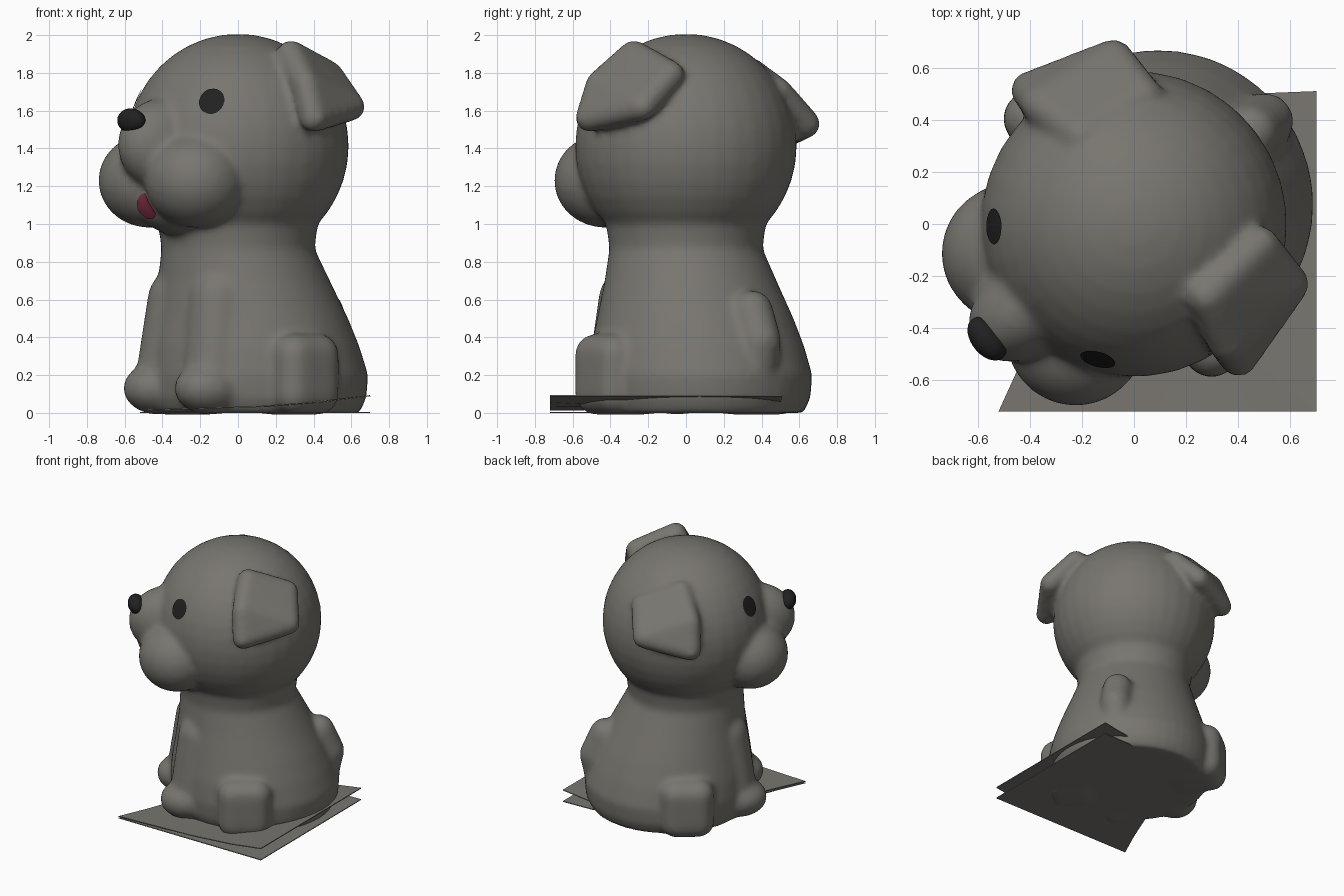
import bpy, bmesh, math
from mathutils import Matrix, Vector

if "Cube" in bpy.data.objects:
    bpy.data.objects.remove(bpy.data.objects["Cube"])

YAW = math.radians(-52)  # the puppy looks off to its right


def material(name, color):
    m = bpy.data.materials.new(name)
    m.use_nodes = True
    m.diffuse_color = color
    bsdf = next(n for n in m.node_tree.nodes if n.type == 'BSDF_PRINCIPLED')
    bsdf.inputs["Base Color"].default_value = color
    return m


GREY = material("warm grey", (0.19, 0.18, 0.16, 1))
BLACK = material("black", (0.015, 0.015, 0.015, 1))
RED = material("tongue red", (0.22, 0.03, 0.06, 1))


def make_object(name, bm, mat, yaw=YAW):
    bmesh.ops.recalc_face_normals(bm, faces=bm.faces)
    mesh = bpy.data.meshes.new(name)
    bm.to_mesh(mesh)
    bm.free()
    mesh.materials.append(mat)
    ob = bpy.data.objects.new(name, mesh)
    bpy.context.collection.objects.link(ob)
    ob.rotation_euler.z = yaw
    for p in mesh.polygons:
        p.use_smooth = True
    return ob


def blob(bm, center, radii, tilt=0):
    mat = Matrix.Translation(center) @ Matrix.Rotation(tilt, 4, 'X') @ Matrix.Diagonal((*radii, 1))
    return bmesh.ops.create_uvsphere(bm, u_segments=32, v_segments=20, radius=1, matrix=mat)["verts"]


def hull(bm, points, radius):
    """Rounded convex shape wrapped round equal spheres."""
    part = bmesh.new()
    for p in points:
        bmesh.ops.create_icosphere(part, subdivisions=3, radius=radius, matrix=Matrix.Translation(p))
    out = bmesh.ops.convex_hull(part, input=part.verts)
    inside = [v for v in part.verts if v in set(out["geom_interior"])]
    bmesh.ops.delete(part, geom=inside, context='VERTS')
    temp = bpy.data.meshes.new("hull_temp")
    part.to_mesh(temp)
    part.free()
    bm.from_mesh(temp)
    bpy.data.meshes.remove(temp)


def loft(bm, rings, sides=48):
    """Closed stack of circles, each (height, y centre, radius)."""
    loops = []
    for z, cy, r in rings:
        angles = [math.tau * i / sides for i in range(sides)]
        loops.append([bm.verts.new((r * math.cos(a), cy + r * math.sin(a), z)) for a in angles])
    for low, high in zip(loops, loops[1:]):
        for i in range(sides):
            j = (i + 1) % sides
            bm.faces.new((low[i], low[j], high[j], high[i]))
    bm.faces.new(loops[0][::-1])
    bm.faces.new(loops[-1])


# Puppy skin: overlapping forms fused into one soft surface
bm = bmesh.new()
loft(bm, [(0, .12, .55), (.08, .12, .585), (.2, .12, .595), (.35, .1, .565), (.5, .08, .52),
          (.7, .04, .455), (.87, 0, .405), (1.05, 0, .43)])
blob(bm, (0, 0, 1.412), (.588, .588, .595))            # head
blob(bm, (0, -.49, 1.42), (.19, .28, .25))             # muzzle bridge
blob(bm, (0, -.38, 1.12), (.25, .24, .18))             # chin
hull(bm, [(0, .6, .2), (0, .64, .38), (0, .57, .54)], .11)  # tail
for s in (-1, 1):
    blob(bm, (s * .2, -.44, 1.23), (.27, .27, .25))    # jowl
    hull(bm, [(s * .2, -.32, .17), (s * .17, -.26, .6)], .17)      # front leg
    blob(bm, (s * .22, -.36, .13), (.17, .2, .14))     # front paw
    hull(bm, [(s * x, y, z) for x in (.35, .56) for y in (-.06, .1) for z in (.1, .31)], .11)  # hind foot
    drop = -.09 if s < 0 else 0
    ear = [(.39, .05, 1.9), (.36, .33, 1.79), (.55, .33, 1.62), (.65, .0, 1.56), (.58, .0, 1.74)]
    hull(bm, [(s * x, y, z + drop) for x, y, z in ear], .075)
skin = make_object("puppy_skin", bm, GREY)
remesh = skin.modifiers.new("fuse", 'REMESH')
remesh.mode = 'VOXEL'
remesh.voxel_size = .02
remesh.use_smooth_shade = True
soften = skin.modifiers.new("soften", 'SMOOTH')
soften.factor = .5
soften.iterations = 10


# Painted patches that hug the skin
def patch(name, center, rx, rz, turn, tilt, mat):
    bm = bmesh.new()
    bmesh.ops.create_circle(bm, cap_ends=True, cap_tris=True, segments=24, radius=1)
    bmesh.ops.subdivide_edges(bm, edges=bm.edges, cuts=2, use_grid_fill=True)
    place = (Matrix.Translation(center) @ Matrix.Rotation(turn, 4, 'Z')
             @ Matrix.Rotation(math.pi / 2 + tilt, 4, 'X') @ Matrix.Diagonal((rx, rz, 1, 1)))
    bm.transform(place)
    ob = make_object(name, bm, mat)
    wrap = ob.modifiers.new("hug", 'SHRINKWRAP')
    wrap.target = skin
    wrap.wrap_method = 'NEAREST_SURFACEPOINT'
    wrap.wrap_mode = 'ABOVE_SURFACE'
    wrap.offset = .007


for s, side in ((-1, "right"), (1, "left")):
    patch(side + "_eye", (s * .31, -.41, 1.64), .066, .07, s * .62, -.35, BLACK)
patch("tongue", (0, -.6, 1.1), .075, .068, 0, .4, RED)

# Nose
bm = bmesh.new()
blob(bm, (0, -.715, 1.545), (.095, .06, .068), .4)
make_object("nose", bm, BLACK)


# Ground sheet: a flat layer and a layer curling up toward the far corner
def sheet(name, height):
    bm = bmesh.new()
    outline = [(-.52, -.72), (.1, -.72), (.45, -.72), (.7, -.72), (.7, -.1), (.7, .51),
               (.45, .5), (0, .3), (-.3, -.2), (-.42, -.5)]
    rim = [bm.verts.new((x, y, height(x, y))) for x, y in outline]
    hub = bm.verts.new((.2, -.3, height(.2, -.3)))
    for a, b in zip(rim, rim[1:] + rim[:1]):
        bm.faces.new((hub, a, b))
    ob = make_object(name, bm, GREY, 0)
    for p in ob.data.polygons:
        p.use_smooth = False
    thick = ob.modifiers.new("thickness", 'SOLIDIFY')
    thick.thickness = .006
    thick.offset = 0


sheet("flat_sheet", lambda x, y: .003)
sheet("curled_sheet", lambda x, y: .015 + .03 * max(0, x + .5) + .1 * max(0, x - .3) ** 1.0)
